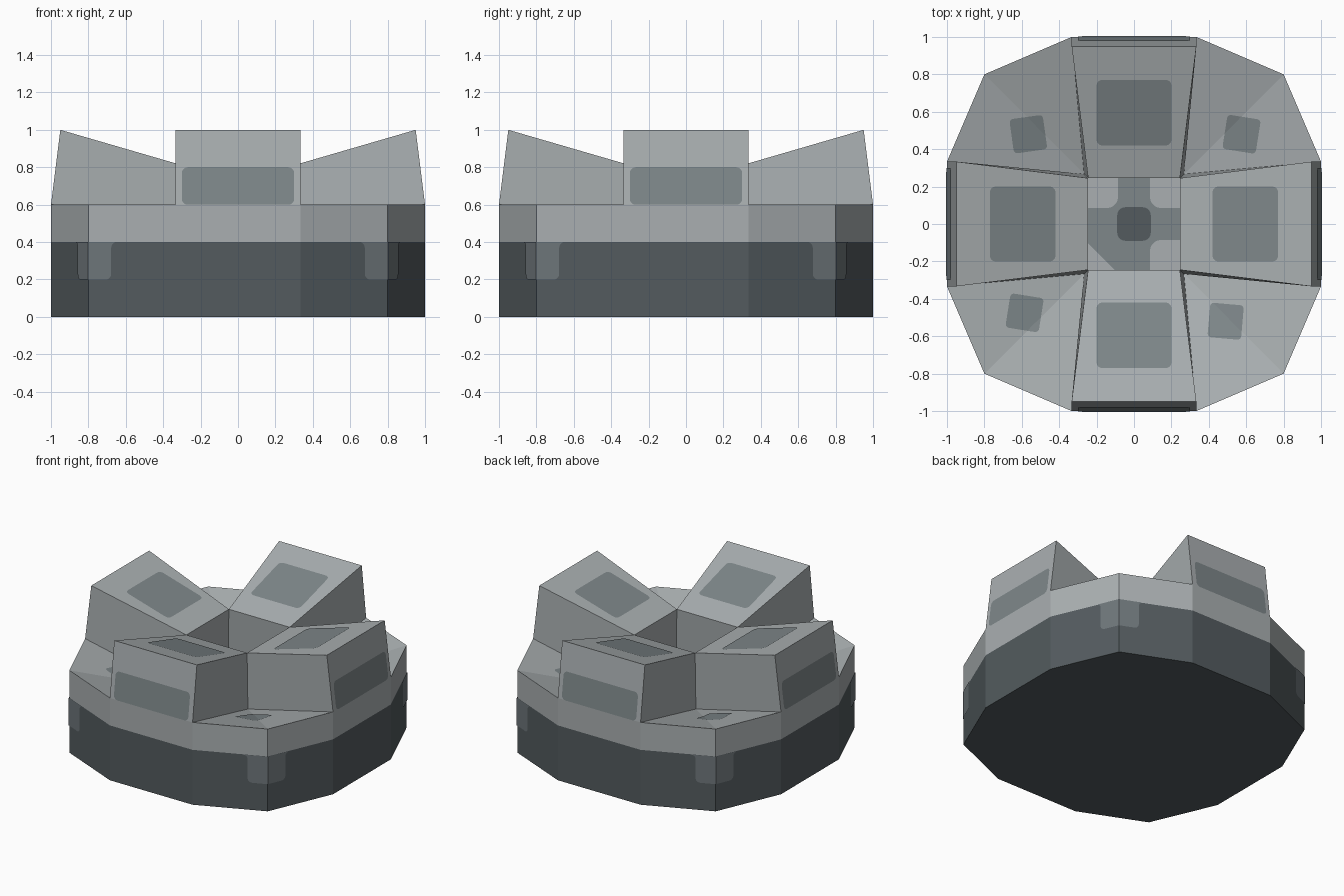
import bpy, bmesh, math
from mathutils import Vector, Matrix

if "Cube" in bpy.data.objects:
    bpy.data.objects.remove(bpy.data.objects["Cube"])


def material(name, rgb):
    m = bpy.data.materials.new(name)
    m.diffuse_color = (*rgb, 1)
    m.use_nodes = True
    m.node_tree.nodes["Principled BSDF"].inputs["Base Color"].default_value = m.diffuse_color
    return m


LIGHT = material("light_grey", (0.40, 0.43, 0.44))
MID = material("mid_grey", (0.209, 0.242, 0.252))
NOTCH = material("slate_grey", (0.156, 0.181, 0.195))
DARK = material("dark_grey", (0.087, 0.105, 0.114))

W, C, I, T = 1 / 3, 0.8, 0.267, 0.245   # block half width, corner, pit at floor, pit at top
FLOOR, RIM, PIT_TOP = 0.4, 0.6, 0.795
SIDES = ["front", "right", "back", "left"]


def quarter(p, k):
    """Turn a point by k quarter turns about z."""
    return Matrix.Rotation(k * math.pi / 2, 3, 'Z') @ Vector(p)


def finish(bm, name, mats):
    me = bpy.data.meshes.new(name)
    bm.to_mesh(me)
    bm.free()
    for m in mats:
        me.materials.append(m)
    ob = bpy.data.objects.new(name, me)
    bpy.context.collection.objects.link(ob)
    return ob


def add_face(bm, pts, mat=0):
    f = bm.faces.new([bm.verts.new(p) for p in pts])
    f.material_index = mat


def arc(cx, cy, r, a0, a1, n=5):
    return [(cx + r * math.cos(math.radians(a0 + (a1 - a0) * i / n)),
             cy + r * math.sin(math.radians(a0 + (a1 - a0) * i / n))) for i in range(n + 1)]


def rounded_rect(cx, cy, w, h, r, turn=0):
    pts = []
    for i, (sx, sy) in enumerate([(1, 1), (-1, 1), (-1, -1), (1, -1)]):
        pts += arc(sx * (w / 2 - r), sy * (h / 2 - r), r, 90 * i, 90 * i + 90)
    c, s = math.cos(math.radians(turn)), math.sin(math.radians(turn))
    return [(cx + x * c - y * s, cy + x * s + y * c) for x, y in pts]


def plate(name, outline, place, mat, fold=None):
    """Flat outline, optionally cut along a fold line, laid onto a surface."""
    bm = bmesh.new()
    add_face(bm, [(x, y, 0) for x, y in outline])
    bmesh.ops.triangulate(bm, faces=bm.faces[:])
    if fold:
        bmesh.ops.bisect_plane(bm, geom=bm.verts[:] + bm.edges[:] + bm.faces[:],
                               plane_co=(0, 0, 0), plane_no=fold)
    for v in bm.verts:
        v.co = place(v.co.x, v.co.y)
    finish(bm, name, [mat])


# Twelve-sided body: dark lower band, light rim, sloped corners, sunken floor
ring = [quarter(p, k) for k in range(4) for p in [(-W, -1, 0), (W, -1, 0), (C, -C, 0)]]
up = lambda p, z: Vector((p[0], p[1], z))
bm = bmesh.new()
add_face(bm, ring[::-1], 1)
for i, a in enumerate(ring):
    b = ring[(i + 1) % 12]
    for z0, z1, m in [(0, FLOOR, 1), (FLOOR, RIM, 0)]:
        add_face(bm, [up(a, z0), up(b, z0), up(b, z1), up(a, z1)], m)
for k in range(4):
    inner = quarter((I, -I, FLOOR), k)
    p = [up(ring[(3 * k + j) % 12], RIM) for j in (1, 2, 3)]
    add_face(bm, [inner, p[0], p[1]])
    add_face(bm, [inner, p[1], p[2]])
add_face(bm, [(-I, -I, FLOOR), (I, -I, FLOOR), (I, I, FLOOR), (-I, I, FLOOR)])
bmesh.ops.remove_doubles(bm, verts=bm.verts[:], dist=0.0005)
finish(bm, "body", [LIGHT, DARK])

# Four raised blocks around the pit, with their outer and top plates
for k, side in enumerate(SIDES):
    o = [quarter((s * W, y, z), k) for y, z in [(-1, RIM), (-0.95, 1)] for s in (-1, 1)]
    n = [quarter((s * y, -y, z), k) for y, z in [(I, FLOOR), (T, PIT_TOP)] for s in (-1, 1)]
    bm = bmesh.new()
    for f in [(o[0], o[1], o[3], o[2]), (o[2], o[3], n[3], n[2]), (o[1], n[1], n[3], o[3]),
              (n[0], o[0], o[2], n[2]), (n[1], n[0], n[2], n[3])]:
        add_face(bm, f)
    bmesh.ops.remove_doubles(bm, verts=bm.verts[:], dist=0.0005)
    finish(bm, side + "_block", [LIGHT])
    plate(side + "_outer_plate", rounded_rect(0, 0.7, 0.6, 0.2, 0.03),
          lambda x, z: quarter((x, -1 + (z - RIM) * 0.125 - 0.004, z), k), MID)
    plate(side + "_top_plate", rounded_rect(0, -0.595, 0.4, 0.35, 0.03),
          lambda x, y: quarter((x, y, PIT_TOP + (-y - T) * (1 - PIT_TOP) / (0.95 - T) + 0.004), k), MID)


# Small tilted plates on the sloped corners
def slope(x, y):
    lo, hi = sorted((abs(x), abs(y)))
    return Vector((x, y, FLOOR + 0.286 * (0.394 * lo + 0.919 * hi - 0.3506) + 0.004))


for name, x, y, turn in [("front_right", 0.49, -0.52, -5), ("front_left", -0.585, -0.475, -9),
                         ("back_left", -0.565, 0.48, 8), ("back_right", 0.575, 0.48, -9)]:
    plate(name + "_corner_plate", rounded_rect(x, y, 0.18, 0.185, 0.02, turn), slope, MID,
          fold=(math.copysign(1, x), -math.copysign(1, y), 0))

# Tabs of lighter paint bent around the four corners of the dark band
hw, r = 0.136, 0.03
half = arc(hw - r, 0.2 + r, r, -90, 0) + arc(hw + r, FLOOR - r, r, 180, 90)
tab = half + [(-u, z) for u, z in reversed(half)]


def bend(u, z):
    d = Vector((0.919, 0.394)) if u < 0 else Vector((0.394, 0.919))
    return Vector(((C + u * d.x) * 1.004, (-C + u * d.y) * 1.004, z))


for k, side in enumerate(SIDES):
    plate(side + "_corner_tab", tab, lambda u, z: quarter(bend(u, z), k), NOTCH, fold=(1, 0, 0))

# Cross and centre square on the pit floor
a, r, L = 0.085, 0.06, I - 0.002
arm = [(L, a)] + arc(a + r, a + r, r, 270, 180) + [(a, L)]
cross = [quarter((x, y, 0), k).to_2d() for k in range(4) for x, y in arm]
plate("floor_cross", cross, lambda x, y: Vector((x, y, FLOOR + 0.004)), MID)
plate("floor_centre", rounded_rect(0, 0, 0.18, 0.18, 0.045),
      lambda x, y: Vector((x, y, FLOOR + 0.008)), DARK)
